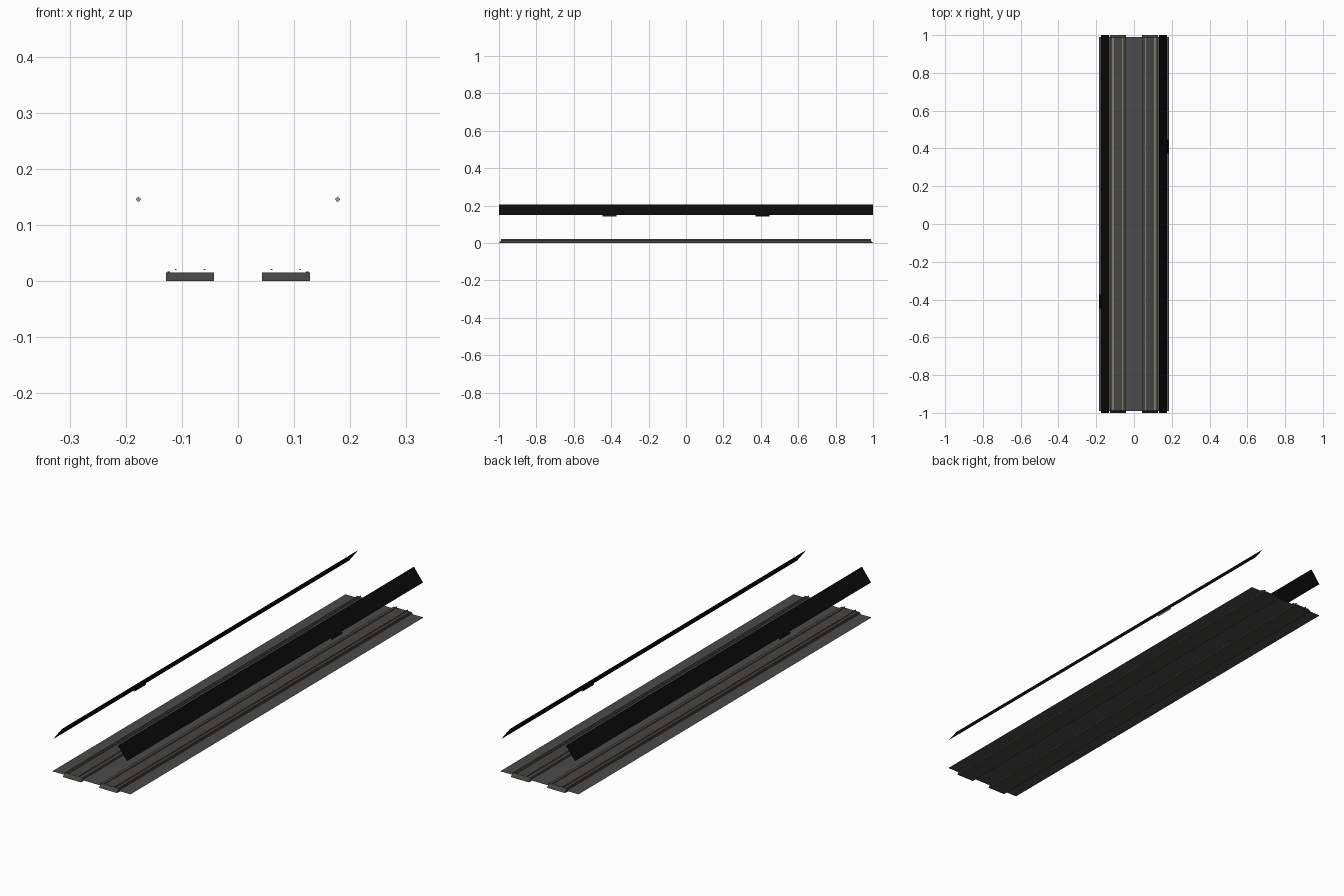
import bpy, bmesh, math
from mathutils import Vector

if "Cube" in bpy.data.objects:
    bpy.data.objects.remove(bpy.data.objects["Cube"])


def mat(name, c):
    m = bpy.data.materials.new(name)
    m.diffuse_color = (c[0], c[1], c[2], 1)
    m.use_nodes = True
    m.node_tree.nodes["Principled BSDF"].inputs["Base Color"].default_value = m.diffuse_color
    return m


GREY = mat("concrete grey", (0.070, 0.070, 0.070))
SLAB = mat("slab grey", (0.062, 0.060, 0.057))
BLACK = mat("panel black", (0.003, 0.003, 0.003))
STEEL = mat("rail steel", (0.48, 0.45, 0.40))
RUST = mat("rail rust", (0.10, 0.075, 0.05))
LIGHT = mat("fitting grey", (0.35, 0.35, 0.35))


def finish(name, bm, mats, rule=None):
    if rule:
        bm.normal_update()
        for f in bm.faces:
            f.material_index = rule(f)
    me = bpy.data.meshes.new(name)
    bm.to_mesh(me)
    bm.free()
    for m in mats:
        me.materials.append(m)
    ob = bpy.data.objects.new(name, me)
    bpy.context.collection.objects.link(ob)
    return ob


def sheet(name, p, q, y, m):
    """Flat sheet between two (x, z) points, running along y."""
    bm = bmesh.new()
    co = [(p[0], -y, p[1]), (q[0], -y, q[1]), (q[0], y, q[1]), (p[0], y, p[1])]
    bm.faces.new([bm.verts.new(c) for c in co])
    bm.normal_update()
    for f in bm.faces:
        if f.normal.z < 0:
            f.normal_flip()
    return finish(name, bm, [m])


def bar(name, profile, y0, y1, mats, rule=None, top_inset=0.0, caps=True):
    """Extrude an (x, z) profile along y; top points may be pulled in for sloped ends."""
    bm = bmesh.new()
    zmax = max(z for x, z in profile)
    ends = []
    for y, s in ((y0, 1), (y1, -1)):
        ends.append([bm.verts.new((x, y + s * (top_inset if z == zmax else 0), z))
                     for x, z in profile])
    n = len(profile)
    for i in range(n):
        j = (i + 1) % n
        bm.faces.new((ends[0][i], ends[0][j], ends[1][j], ends[1][i]))
    if caps:
        bm.faces.new(ends[0])
        bm.faces.new(ends[1][::-1])
    bmesh.ops.recalc_face_normals(bm, faces=bm.faces)
    return finish(name, bm, mats, rule)


def rect(x, w, z0, z1):
    return [(x - w / 2, z0), (x + w / 2, z0), (x + w / 2, z1), (x - w / 2, z1)]


# wide track bed
sheet("track_bed", (-0.185, 0.006), (0.185, 0.006), 0.99, GREY)

for s, side in ((-1, "left"), (1, "right")):
    # raised slab with sloping ends
    bar(side + "_slab", rect(s * 0.0855, 0.085, 0.0, 0.015), -1, 1, [SLAB],
        top_inset=0.012)

    # running rails: rusty web, bright head
    for x, pos in ((0.06, "inner"), (0.111, "outer")):
        bar(f"{side}_{pos}_rail_web", rect(s * x, 0.0015, 0.015, 0.0195),
            -0.988, 0.988, [RUST], caps=False)
        bar(f"{side}_{pos}_rail_head", rect(s * x, 0.0034, 0.0195, 0.021),
            -0.988, 0.988, [STEEL, RUST], lambda f: 0 if f.normal.z > 0.5 or abs(f.normal.y) > 0.5 else 1)

    # low conductor strip beside the outer rail
    bar(side + "_conductor_strip", rect(s * 0.1235, 0.004, 0.015, 0.0165),
        -0.988, 0.988, [RUST])

    # tilted overhead panel
    sheet(side + "_panel", (s * 0.132, 0.205), (s * 0.175, 0.149), 1.0, BLACK)

    # small fitting hanging from the lower edge of the panel
    d = Vector((s * 0.61, -0.79))
    n = Vector((s * 0.79, 0.61))
    c = Vector((s * 0.1775, 0.1455))
    h = 0.0035
    prof = [tuple(c + d * a * h + n * b * h)
            for a, b in ((-1, -1), (1, -1), (1, 1), (-1, 1))]
    bar(side + "_panel_fitting", prof, s * 0.41 - 0.0375, s * 0.41 + 0.0375,
        [LIGHT, BLACK], lambda f: 1 if f.normal.z > 0.1 else 0)
